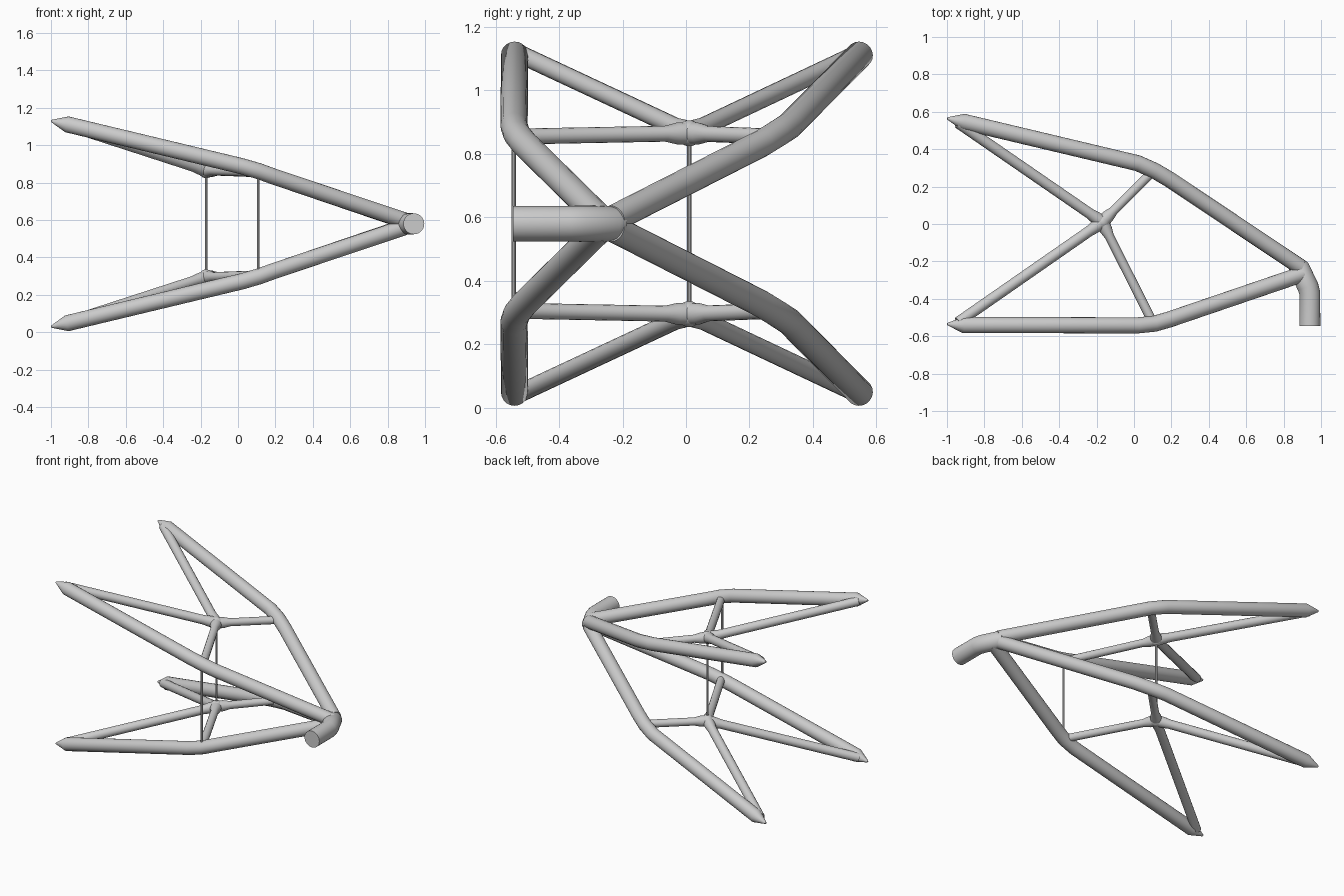
import bpy, bmesh, math
from mathutils import Vector

if "Cube" in bpy.data.objects:
    bpy.data.objects.remove(bpy.data.objects["Cube"])

MID = 0.58   # height of the mirror plane


def tube(name, path, sides=20, mirror=True):
    """Sweep a circle along (x, y, z-from-mid-plane, radius) stations."""
    pts = [Vector(p[:3]) for p in path]
    dirs = [(b - a).normalized() for a, b in zip(pts, pts[1:])]
    bm = bmesh.new()
    rings = []
    for i, p in enumerate(pts):
        t = (dirs[max(i - 1, 0)] + dirs[min(i, len(dirs) - 1)]).normalized()
        ref = Vector((1, 0, 0)) if abs(t.z) > 0.9 else Vector((0, 0, 1))
        u = t.cross(ref).normalized()
        v = t.cross(u)
        ring = []
        for k in range(sides):
            a = 2 * math.pi * k / sides
            ring.append(bm.verts.new(p + path[i][3] * (math.cos(a) * u + math.sin(a) * v)))
        rings.append(ring)
    for a, b in zip(rings, rings[1:]):
        for k in range(sides):
            j = (k + 1) % sides
            bm.faces.new((a[k], a[j], b[j], b[k]))
    bm.faces.new(rings[0])
    bm.faces.new(rings[-1])
    return finish(name, bm, mirror)


def finish(name, bm, mirror):
    bmesh.ops.recalc_face_normals(bm, faces=bm.faces)
    mesh = bpy.data.meshes.new(name)
    bm.to_mesh(mesh)
    bm.free()
    ob = bpy.data.objects.new(name, mesh)
    bpy.context.collection.objects.link(ob)
    ob.location.z = MID
    if mirror:
        m = ob.modifiers.new("mirror", 'MIRROR')
        m.use_axis = (False, False, True)
        m.use_mirror_merge = False
    bpy.ops.object.select_all(action='DESELECT')
    ob.select_set(True)
    bpy.context.view_layer.objects.active = ob
    bpy.ops.object.shade_smooth_by_angle(angle=math.radians(35))
    return ob


R = 0.043
# main arms, pointed at the far end and bent in the middle
tube("front_arm", [(-0.998, -0.535, 0.55, 0.006), (-0.915, -0.54, 0.532, R),
                   (0.02, -0.542, 0.308, R), (0.11, -0.533, 0.282, R),
                   (0.19, -0.51, 0.253, R), (0.90, -0.268, 0.015, R)])
tube("back_arm", [(-0.998, 0.565, 0.55, 0.006), (-0.915, 0.547, 0.532, R),
                  (0.02, 0.325, 0.308, R), (0.11, 0.285, 0.282, R),
                  (0.19, 0.238, 0.253, R), (0.89, -0.23, 0.015, R)])

# round stub that joins all four arms
tube("joint_stub", [(0.94, -0.545, 0, 0.056), (0.94, -0.37, 0, 0.056),
                    (0.93, -0.335, 0, 0.057), (0.88, -0.23, 0, 0.056),
                    (0.868, -0.20, 0, 0.038)], 28, mirror=False)

# inner braces radiating from the node, thicker at their root
node = Vector((-0.17, 0.01, 0.285))
ends = {"brace_front_tip": (-0.94, -0.525, 0.535), "brace_back_tip": (-0.94, 0.54, 0.535),
        "brace_front_bend": (0.095, -0.515, 0.275), "brace_back_bend": (0.085, 0.265, 0.275)}
for name, end in ends.items():
    d = (Vector(end) - node).normalized()
    r = 0.029 if "tip" in name else 0.025
    tube(name, [(*node, 0.036), (*(node + d * 0.045), 0.034),
                (*(node + d * 0.085), r), (*end, r)], 16)

bm = bmesh.new()
bmesh.ops.create_icosphere(bm, subdivisions=3, radius=0.041)
bmesh.ops.translate(bm, verts=bm.verts, vec=node)
finish("brace_node", bm, True)

# thin upright rods between the two layers
for name, x, y in (("node_rod", -0.17, 0.01), ("front_rod", 0.107, -0.543)):
    tube(name, [(x, y, -0.28, 0.007), (x, y, 0.28, 0.007)], 10, mirror=False)
